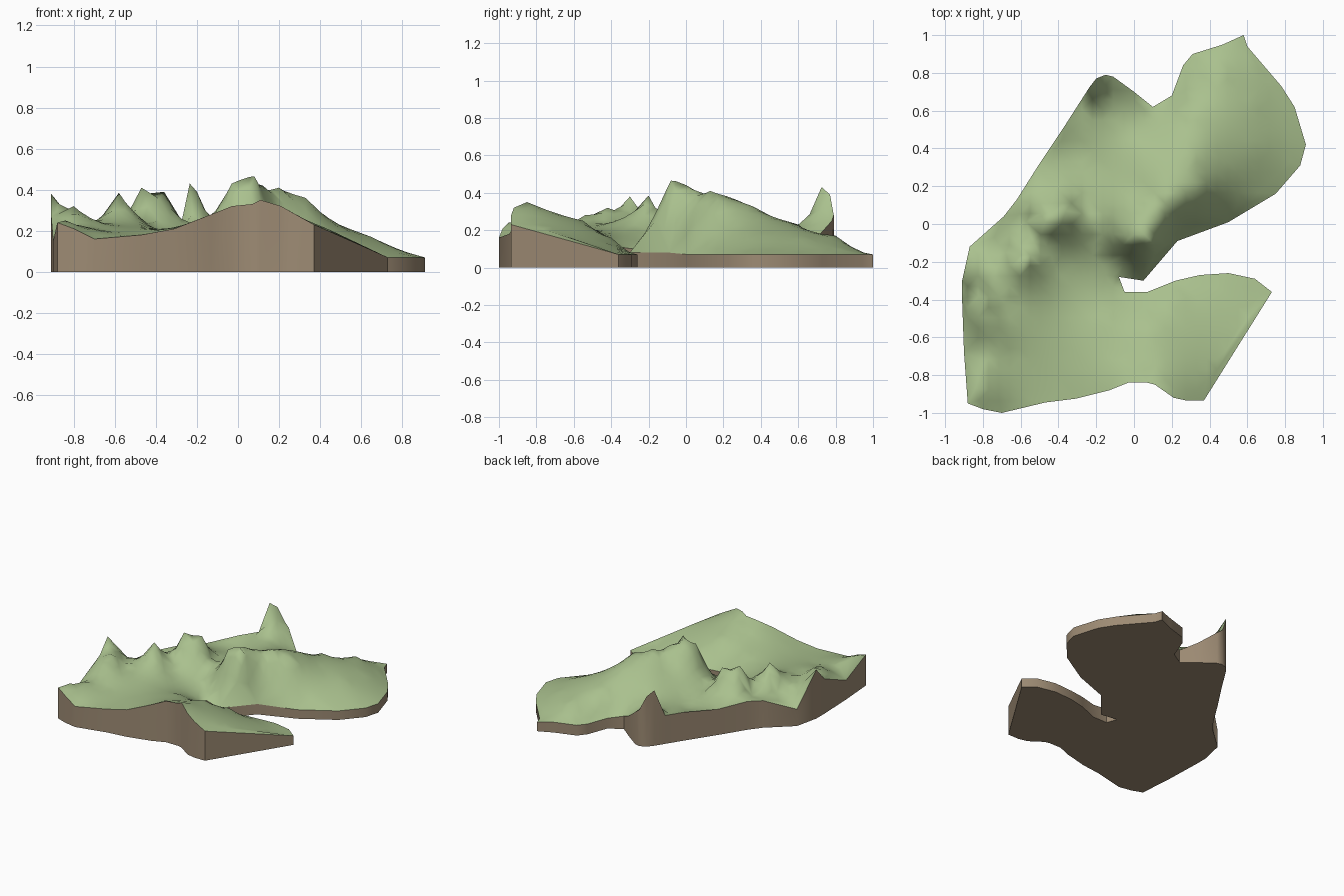
import bpy, bmesh, math
from mathutils import Vector
from mathutils.geometry import delaunay_2d_cdt, intersect_point_line

if "Cube" in bpy.data.objects:
    bpy.data.objects.remove(bpy.data.objects["Cube"])

# Coastline: x, y and cliff-top height, anticlockwise from the far corner
COAST = [
    (.58, 1, .07), (.47, .95, .08), (.31, .90, .08), (.26, .84, .08), (.20, .68, .08),
    (.10, .62, .10), (0, .70, .16), (-.11, .78, .25), (-.15, .79, .28), (-.20, .77, .39),
    (-.235, .725, .43), (-.28, .655, .22), (-.36, .53, .22), (-.50, .32, .20),
    (-.62, .13, .22), (-.69, .04, .21), (-.87, -.12, .13), (-.91, -.30, .38),
    (-.91, -.40, .27), (-.90, -.68, .15), (-.88, -.95, .24), (-.80, -.98, .21),
    (-.70, -1, .16), (-.47, -.945, .18), (-.31, -.925, .21), (-.13, -.88, .28),
    (-.03, -.84, .32), (.07, -.84, .33), (.11, -.85, .35), (.21, -.92, .32),
    (.28, -.935, .28), (.37, -.935, .23), (.73, -.36, .07), (.64, -.29, .07),
    (.50, -.26, .07), (.35, -.27, .07), (.22, -.30, .08), (.07, -.36, .10),
    (-.05, -.36, .11), (-.08, -.28, .10), (.05, -.30, .08), (.23, -.09, .08),
    (.50, .01, .07), (.75, .16, .07), (.88, .31, .07), (.91, .42, .07),
    (.85, .62, .07), (.78, .73, .07), (.60, .94, .07),
]
# Summits, saddles and valleys inside the coastline
RELIEF = [
    (.08, -.08, .465), (-.03, -.08, .43), (.20, .13, .41), (.33, .17, .36),
    (.12, .03, .42), (.05, .15, .33), (.30, .35, .33), (.45, .35, .25),
    (.30, .60, .23), (.45, .80, .17), (.65, .40, .17), (.65, .65, .15),
    (.05, .40, .27), (-.10, .55, .22), (-.14, .69, .25), (-.20, .30, .20),
    (-.28, .10, .21), (-.14, -.03, .25), (-.36, .07, .39), (-.47, .01, .41),
    (-.42, .18, .25), (-.58, -.20, .385), (-.53, -.10, .27), (-.68, -.15, .21),
    (-.80, -.42, .32), (-.68, -.42, .23), (-.42, -.22, .21), (-.28, -.22, .17),
    (-.15, -.27, .13), (-.40, -.45, .21), (-.15, -.50, .21), (-.65, -.70, .20),
    (-.35, -.70, .21), (-.80, -.75, .23), (.10, -.55, .25), (-.05, -.68, .26),
    (.12, -.75, .31), (.35, -.60, .20), (.40, -.40, .12), (.20, -.40, .16),
    (-.74, -.07, .18), (-.57, .01, .22), (-.80, -.22, .22), (-.78, -.54, .28),
    (-.84, -.87, .25), (-.74, -.31, .23), (-.21, -.10, .18), (-.12, -.20, .13),
    (-.30, .38, .18), (-.46, -.12, .24),
]


def solve(a, b):
    """Gaussian elimination with pivoting."""
    n = len(b)
    m = [row[:] + [v] for row, v in zip(a, b)]
    for i in range(n):
        p = max(range(i, n), key=lambda r: abs(m[r][i]))
        m[i], m[p] = m[p], m[i]
        for r in range(i + 1, n):
            f = m[r][i] / m[i][i]
            if f:
                m[r] = [u - f * v for u, v in zip(m[r], m[i])]
    x = [0.0] * n
    for i in reversed(range(n)):
        x[i] = (m[i][n] - sum(m[i][j] * x[j] for j in range(i + 1, n))) / m[i][i]
    return x


# Height field through all the known points
known = COAST + RELIEF
weights = solve([[math.dist(p[:2], q[:2]) for q in known] for p in known],
                [p[2] for p in known])


def height(x, y):
    return max(.06, sum(w * math.dist((x, y), k[:2]) for w, k in zip(weights, known)))


def coast_gap(p):
    """Distance from a point to the coastline."""
    best = 9
    for i, c in enumerate(COAST):
        a, b = Vector(COAST[i - 1][:2]), Vector(c[:2])
        q, t = intersect_point_line(p, a, b)
        q = a.lerp(b, min(1, max(0, t)))
        best = min(best, (q.to_2d() - p).length)
    return best


# Triangulate coastline, relief points and a regular filler grid
STEP = .055
pts = [Vector(c[:2]) for c in COAST]
inner = [Vector(r[:2]) for r in RELIEF]
for i in range(-18, 19):
    for j in range(-19, 20):
        p = Vector((i * STEP, j * STEP))
        if coast_gap(p) > .025 and all((p - Vector(r[:2])).length > .035 for r in RELIEF):
            inner.append(p)
n = len(COAST)
verts, _, faces, *_ = delaunay_2d_cdt(pts + inner, [], [list(range(n))], 1, 1e-5)

# Materials
mats = []
for name, col in (("grass_green", (.40, .53, .27, 1)), ("earth_brown", (.34, .26, .175, 1))):
    m = bpy.data.materials.new(name)
    m.diffuse_color = col
    m.use_nodes = True
    m.node_tree.nodes["Principled BSDF"].inputs["Base Color"].default_value = m.diffuse_color
    mats.append(m)

# Grassy top surface
bm = bmesh.new()
bv = [bm.verts.new((v.x, v.y, height(v.x, v.y))) for v in verts]
for f in faces:
    bm.faces.new([bv[i] for i in f])
bmesh.ops.delete(bm, geom=[v for v in bm.verts if not v.link_faces], context='VERTS')
bmesh.ops.recalc_face_normals(bm, faces=bm.faces[:])
if sum(f.normal.z for f in bm.faces) < 0:
    bmesh.ops.reverse_faces(bm, faces=bm.faces[:])

# Earth cliffs dropped to the ground, and the flat underside
rim = [e for e in bm.edges if e.is_boundary]
ext = bmesh.ops.extrude_edge_only(bm, edges=rim)["geom"]
for g in ext:
    if isinstance(g, bmesh.types.BMVert):
        g.co.z = 0
    elif isinstance(g, bmesh.types.BMFace):
        g.material_index = 1
low = [g for g in ext if isinstance(g, bmesh.types.BMEdge) and all(v.co.z == 0 for v in g.verts)]
for f in bmesh.ops.contextual_create(bm, geom=low)["faces"]:
    f.material_index = 1
bmesh.ops.recalc_face_normals(bm, faces=bm.faces[:])

# Crisp cliff rim and cliff corners
for e in bm.edges:
    kinds = {f.material_index for f in e.link_faces}
    if len(kinds) == 2 or (kinds == {1} and e.calc_face_angle(0) > math.radians(50)):
        e.smooth = False

mesh = bpy.data.meshes.new("terrain")
bm.to_mesh(mesh)
bm.free()
for m in mats:
    mesh.materials.append(m)
obj = bpy.data.objects.new("terrain", mesh)
bpy.context.collection.objects.link(obj)
bpy.context.view_layer.objects.active = obj
obj.select_set(True)
bpy.ops.object.shade_smooth_by_angle(angle=math.radians(80), keep_sharp_edges=True)
